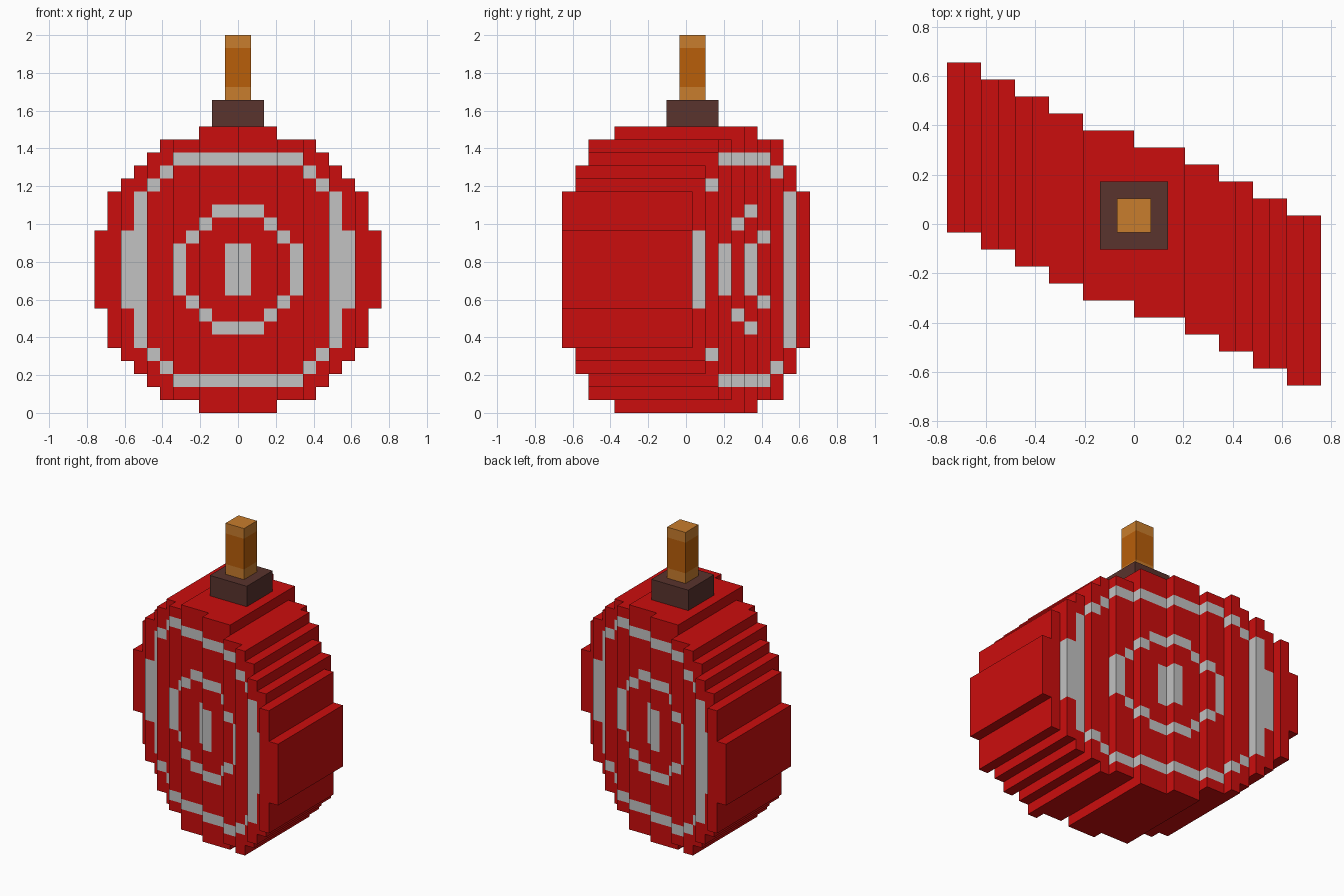
import bpy, bmesh
from mathutils import Vector

if "Cube" in bpy.data.objects:
    bpy.data.objects.remove(bpy.data.objects["Cube"])

V = 2 / 29  # size of one block


def material(name, rgb):
    m = bpy.data.materials.new(name)
    m.diffuse_color = (*rgb, 1)
    m.use_nodes = True
    m.node_tree.nodes["Principled BSDF"].inputs["Base Color"].default_value = m.diffuse_color
    return m


RED = material("red", (0.60, 0.004, 0.004))
WHITE = material("light grey", (0.54, 0.54, 0.54))
BROWN = material("dark brown", (0.10, 0.033, 0.026))
AMBER = material("light amber", (0.58, 0.205, 0.026))
ORANGE = material("dark orange", (0.48, 0.112, 0.003))


def finish(name, bm, mats):
    mesh = bpy.data.meshes.new(name)
    bm.to_mesh(mesh)
    bm.free()
    for m in mats:
        mesh.materials.append(m)
    obj = bpy.data.objects.new(name, mesh)
    bpy.context.collection.objects.link(obj)
    return obj


def box_mesh(lo, hi):
    bm = bmesh.new()
    bmesh.ops.create_cube(bm, size=1)
    for v in bm.verts:
        v.co = Vector([(lo[k] if v.co[k] < 0 else hi[k]) * V for k in range(3)])
    return bm


# Outline: half width in blocks for each row away from the middle height
HALF = [11, 11, 11, 10, 10, 10, 9, 8, 7, 6, 3]
# Diagonal slant: block columns where the body steps towards the front
STEPS = [2, 4, 6, 8, 11, 14, 16, 18, 20]


def mirrored(i):
    return i - 11 if i >= 11 else 10 - i


def filled(i, j):
    return 0 <= j < 22 and -11 <= i - 11 < 11 and mirrored(i) < HALF[mirrored(j)]


def depth(i):
    k = sum(i >= s for s in STEPS)
    return -0.5 - k, 9.5 - k


def is_ring(i, j):
    """Painted dot and two rings, from one mirrored quarter."""
    a, b = mirrored(i), mirrored(j)
    dot = a == 0 and b < 2
    inner = (a == 4 and b < 2) or (a, b) in {(3, 2), (2, 3)} or (a < 2 and b == 4)
    outer = ((a < 5 and b == 8) or (a, b) in {(5, 7), (6, 6)}
             or (a == 7 and b < 6) or (a == 8 and b < 3))
    return dot or inner or outer


# Stepped round body, only outer faces are made
bm = bmesh.new()


def quad(points, normal, index):
    f = bm.faces.new([bm.verts.new(Vector(p) * V) for p in points])
    f.normal_update()
    if f.normal.dot(Vector(normal)) < 0:
        f.normal_flip()
    f.material_index = index


for i in range(22):
    y0, y1 = depth(i)
    x0, x1 = i - 11, i - 10
    for j in range(22):
        if not filled(i, j):
            continue
        c = int(is_ring(i, j))
        # front and back
        for y, n in ((y0, -1), (y1, 1)):
            quad([(x0, y, j), (x1, y, j), (x1, y, j + 1), (x0, y, j + 1)], (0, n, 0), c)
        # top and bottom rims
        for d, z in ((-1, j), (1, j + 1)):
            if not filled(i, j + d):
                quad([(x0, y0, z), (x1, y0, z), (x1, y1, z), (x0, y1, z)], (0, 0, d), c)
        # side rims and step sides
        for d, x in ((-1, x0), (1, x1)):
            if filled(i + d, j):
                n0, n1 = depth(i + d)
                spans = [(y0, n0), (n1, y1)]
            else:
                spans = [(y0, y1)]
            for a, b in spans:
                if b > a:
                    quad([(x, a, j), (x, b, j), (x, b, j + 1), (x, a, j + 1)], (d, 0, 0), c)
bmesh.ops.remove_doubles(bm, verts=bm.verts[:], dist=1e-4)
finish("round_body", bm, [RED, WHITE])

# Cap block under the stem
finish("cap", box_mesh((-2, -1.5, 22), (2, 2.5, 24)), [BROWN])

# Stem with lighter bands at both ends
bm = box_mesh((-1, -0.5, 24), (1, 1.5, 29))
for z in (25, 28):
    bmesh.ops.bisect_plane(bm, geom=bm.verts[:] + bm.edges[:] + bm.faces[:],
                           plane_co=(0, 0, z * V), plane_no=(0, 0, 1))
for f in bm.faces:
    f.material_index = int(25 * V < f.calc_center_median().z < 28 * V)
finish("stem", bm, [AMBER, ORANGE])
